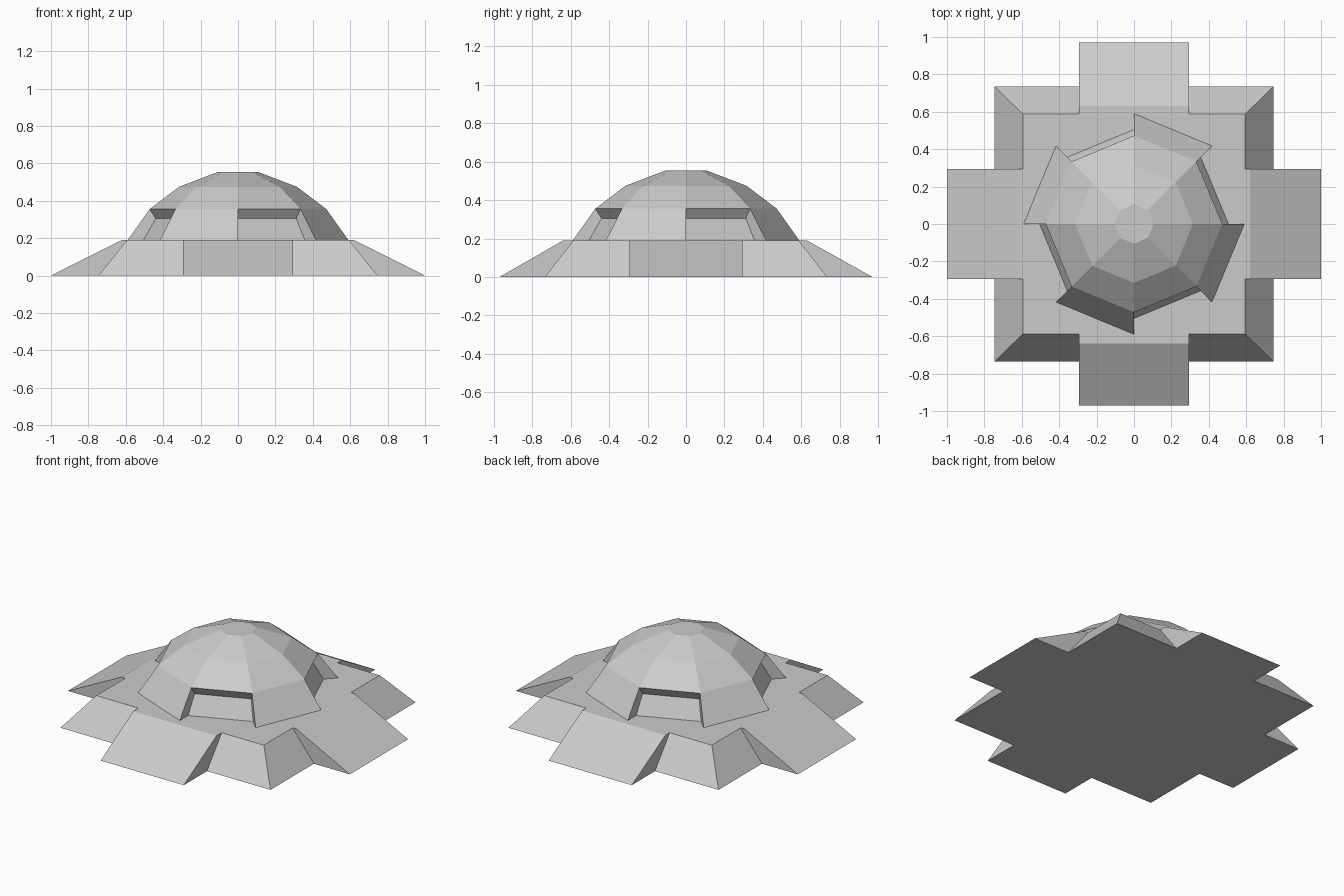
import bpy, bmesh
from math import sin, cos, radians

if "Cube" in bpy.data.objects:
    bpy.data.objects.remove(bpy.data.objects["Cube"])


def make_object(name, bm):
    bmesh.ops.remove_doubles(bm, verts=bm.verts, dist=1e-5)
    bmesh.ops.recalc_face_normals(bm, faces=bm.faces)
    mesh = bpy.data.meshes.new(name)
    bm.to_mesh(mesh)
    bm.free()
    obj = bpy.data.objects.new(name, mesh)
    bpy.context.collection.objects.link(obj)
    return obj


def add_face(bm, points):
    return bm.faces.new([bm.verts.new(p) for p in points])


BASE_H = 0.19

# Square base with sloping sides
bm = bmesh.new()
bmesh.ops.create_cube(bm, size=2)
for v in bm.verts:
    top = v.co.z > 0
    v.co.x *= 0.594 if top else 0.745
    v.co.y *= 0.587 if top else 0.735
    v.co.z = BASE_H if top else 0
make_object("base", bm)


# Four ramps: side profile (distance outward, height) extruded across the width
def ramp(name, direction, inner, crest, foot, half_width=0.295):
    dx, dy = direction
    profile = [(inner, 0), (foot, 0), (crest, BASE_H), (inner, BASE_H)]
    w = half_width
    bm = bmesh.new()
    face = add_face(bm, [(dx * d + dy * w, dy * d - dx * w, z) for d, z in profile])
    new = bmesh.ops.extrude_face_region(bm, geom=[face])["geom"]
    bmesh.ops.translate(bm, vec=(-2 * w * dy, 2 * w * dx, 0),
                        verts=[g for g in new if isinstance(g, bmesh.types.BMVert)])
    make_object(name, bm)


ramp("ramp_right", (1, 0), 0.594, 0.62, 1.0)
ramp("ramp_left", (-1, 0), 0.594, 0.62, 1.0)
ramp("ramp_front", (0, -1), 0.587, 0.64, 0.971)
ramp("ramp_back", (0, 1), 0.587, 0.63, 0.971)

# Eight-sided dome; every second lower panel is a recessed opening
ROOF = [(0.105, 0.555), (0.315, 0.475), (0.472, 0.356)]
SOLID = [ROOF[-1], (0.59, BASE_H)]
RECESS = [ROOF[-1], (0.44, 0.305), (0.505, BASE_H)]


def polar(p, i):
    a = radians(45 * i)
    return (p[0] * cos(a), p[0] * sin(a), p[1])


bm = bmesh.new()
add_face(bm, [polar(ROOF[0], i) for i in range(8)])
for i in range(8):
    lower = RECESS if i % 2 == 0 else SOLID
    path = ROOF + lower[1:]
    for a, b in zip(path, path[1:]):
        add_face(bm, [polar(a, i), polar(b, i), polar(b, i + 1), polar(a, i + 1)])
    # Side wall between a solid panel and an opening
    add_face(bm, [polar(p, i) for p in (SOLID[0], SOLID[1], RECESS[2], RECESS[1])])
make_object("dome", bm)
